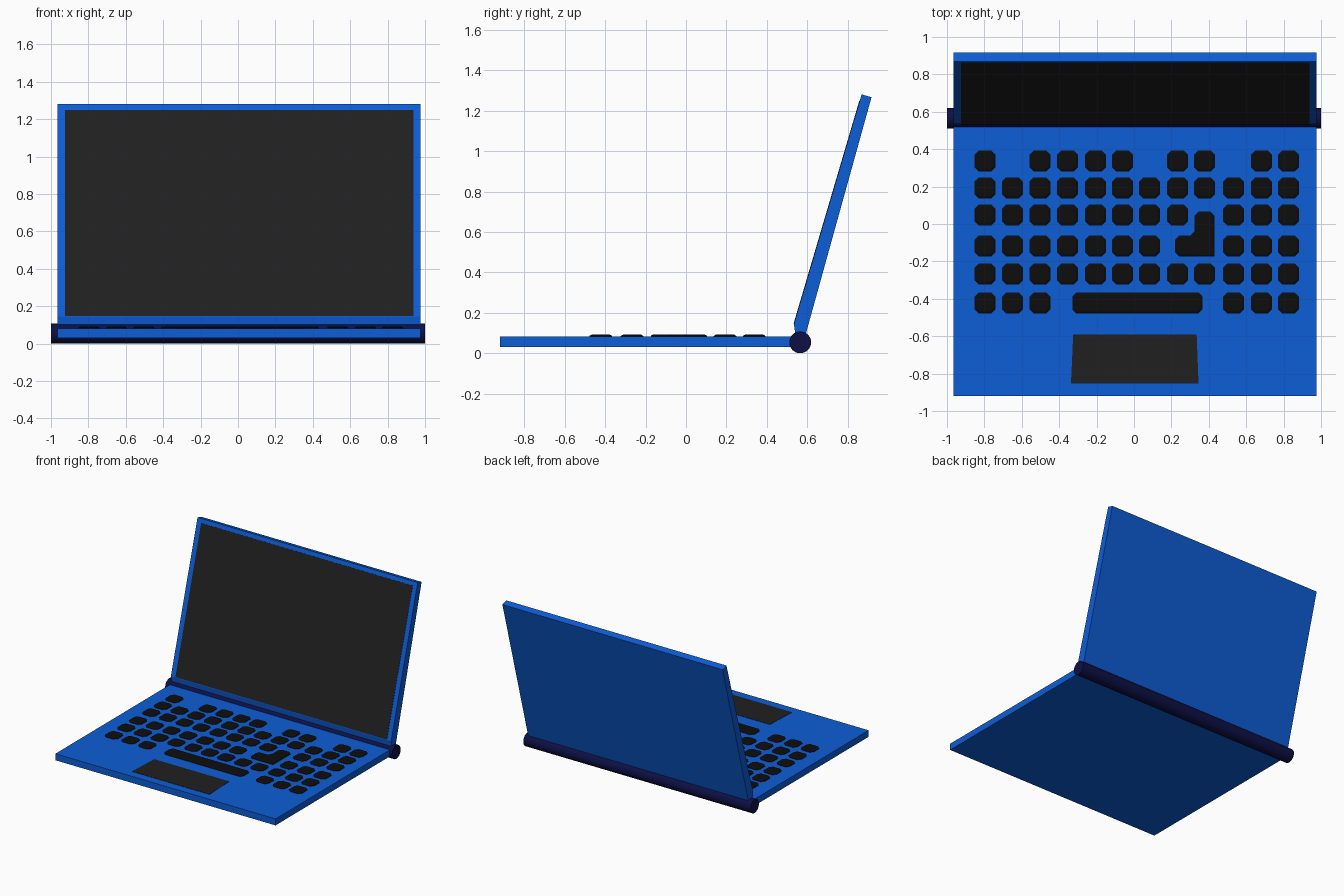
import bpy, bmesh, math
from mathutils import Vector

if "Cube" in bpy.data.objects:
    bpy.data.objects.remove(bpy.data.objects["Cube"])


def material(name, rgb):
    m = bpy.data.materials.new(name)
    m.diffuse_color = (*rgb, 1)
    m.use_nodes = True
    m.node_tree.nodes["Principled BSDF"].inputs["Base Color"].default_value = m.diffuse_color
    return m


BLUE = material("blue_shell", (0.004, 0.11, 0.68))
NAVY = material("navy_hinge", (0.004, 0.005, 0.06))
BLACK = material("key_black", (0.004, 0.004, 0.004))
GLASS = material("dark_panel", (0.014, 0.014, 0.014))


def finish(name, bm, mat):
    bmesh.ops.recalc_face_normals(bm, faces=bm.faces)
    me = bpy.data.meshes.new(name)
    bm.to_mesh(me)
    bm.free()
    ob = bpy.data.objects.new(name, me)
    bpy.context.collection.objects.link(ob)
    me.materials.append(mat)
    return ob


def extrude(bm, points, offset):
    """Solid made by sweeping a closed outline along an offset; returns its end face."""
    face = bm.faces.new([bm.verts.new(p) for p in points])
    ext = bmesh.ops.extrude_face_region(bm, geom=[face], use_keep_orig=True)["geom"]
    bmesh.ops.translate(bm, verts=[v for v in ext if isinstance(v, bmesh.types.BMVert)], vec=offset)
    return [f for f in ext if isinstance(f, bmesh.types.BMFace)][0]


X0, X1 = -0.965, 0.975          # shell sides
DECK = 0.082                    # top of the keyboard deck

# Base slab
bm = bmesh.new()
extrude(bm, [(X0, -0.92, 0.03), (X1, -0.92, 0.03), (X1, 0.56, 0.03), (X0, 0.56, 0.03)],
        (0, 0, DECK - 0.03))
finish("base", bm, BLUE)

# Lid: tilted side profile with a small chin, swept across the width
lid_profile = [(0.869, 1.281), (0.918, 1.267), (0.594, 0.10), (0.575, 0.06),
               (0.545, 0.06), (0.54, 0.10), (0.534, 0.145)]
bm = bmesh.new()
extrude(bm, [(X0, y, z) for y, z in lid_profile], (X1 - X0, 0, 0))
finish("lid", bm, BLUE)

# Screen: thin panel lying on the lid's front face
low, high = Vector((0, 0.534, 0.145)), Vector((0, 0.869, 1.281))
up = (high - low).normalized()
out = Vector((0, -up.z, up.y))
a, b = low + up * 0.003, high - up * 0.033
bm = bmesh.new()
extrude(bm, [a + Vector((-0.925, 0, 0)), a + Vector((0.938, 0, 0)),
             b + Vector((0.938, 0, 0)), b + Vector((-0.925, 0, 0))], out * 0.002)
finish("screen", bm, GLASS)

# Hinge barrel
bpy.ops.mesh.primitive_cylinder_add(vertices=32, radius=0.054, depth=2,
                                    location=(0, 0.565, 0.054), rotation=(0, math.pi / 2, 0))
hinge = bpy.context.object
hinge.name = "hinge"
hinge.data.materials.append(NAVY)
bpy.ops.object.shade_smooth_by_angle()

# Touchpad: slightly tapered thin plate
bm = bmesh.new()
extrude(bm, [(-0.337, -0.853, DECK), (0.345, -0.853, DECK),
             (0.335, -0.59, DECK), (-0.325, -0.59, DECK)], (0, 0, 0.002))
finish("touchpad", bm, GLASS)


# Keys: outlines raised from the deck with a sloped rim
def key(bm, outline):
    top = extrude(bm, [(x, y, DECK - 0.005) for x, y in outline], (0, 0, 0.009))
    bmesh.ops.inset_individual(bm, faces=[top], thickness=0.012, depth=0.006)


def chamfered(x0, x1, y0, y1, c=0.022):
    return [(x0 + c, y0), (x1 - c, y0), (x1, y0 + c), (x1, y1 - c),
            (x1 - c, y1), (x0 + c, y1), (x0, y1 - c), (x0, y0 + c)]


columns = [-0.797, -0.65, -0.503, -0.356, -0.206, -0.061,
           0.083, 0.233, 0.377, 0.532, 0.682, 0.826]
rows = [(0.337, "x.xxxx.xx.xx"), (0.193, "xxxxxxxxxxxx"), (0.048, "xxxxxxxx.xxx"),
        (-0.118, "xxxxxxx..xxx"), (-0.267, "xxxxxxxxxxxx"), (-0.422, "xxx......xxx")]
H = 0.056
bm = bmesh.new()
for y, layout in rows:
    for x, mark in zip(columns, layout):
        if mark == "x":
            key(bm, chamfered(x - H, x + H, y - H, y + H))
finish("keys", bm, BLACK)

# Space bar
bm = bmesh.new()
key(bm, chamfered(-0.33, 0.367, -0.422 - H, -0.422 + H))
finish("space_bar", bm, BLACK)

# L-shaped enter key
bm = bmesh.new()
key(bm, [(0.242, -0.174), (0.43, -0.174), (0.43, 0.045), (0.408, 0.067), (0.346, 0.067),
         (0.324, 0.045), (0.324, -0.037), (0.302, -0.062), (0.242, -0.062),
         (0.22, -0.084), (0.22, -0.152)])
finish("enter_key", bm, BLACK)
